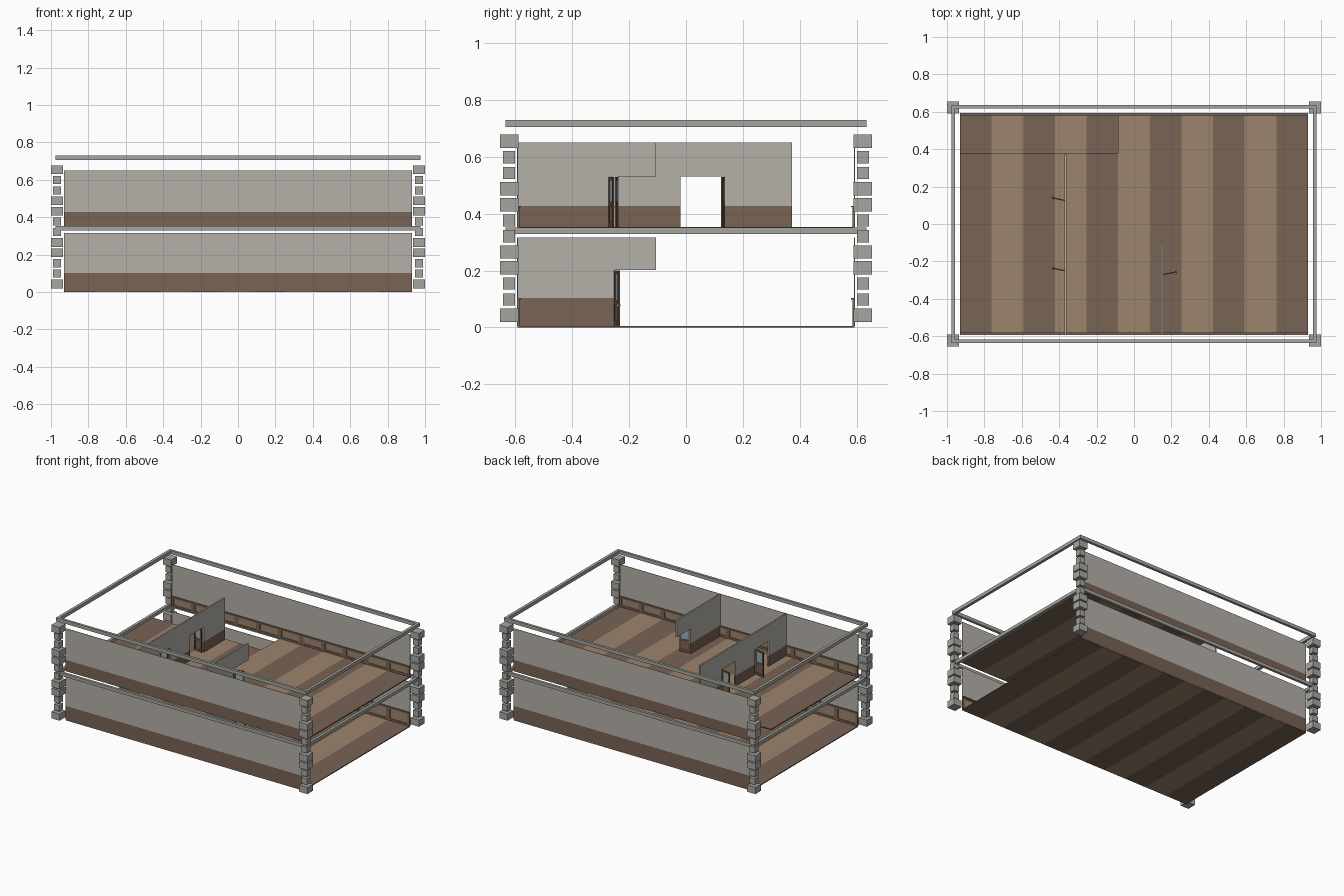
import bpy, bmesh
from mathutils import Matrix, Vector
from math import atan2

if "Cube" in bpy.data.objects:
    bpy.data.objects.remove(bpy.data.objects["Cube"])


def mat(name, r, g, b):
    m = bpy.data.materials.new(name)
    m.diffuse_color = (r, g, b, 1)
    m.use_nodes = True
    m.node_tree.nodes["Principled BSDF"].inputs["Base Color"].default_value = m.diffuse_color
    return m


STONE = mat("stone", 0.38, 0.38, 0.35)
PLASTER = mat("plaster", 0.46, 0.44, 0.40)
DARK = mat("dark_wood", 0.19, 0.125, 0.09)
LIGHT = mat("light_wood", 0.33, 0.23, 0.15)
DOOR = mat("door_wood", 0.14, 0.075, 0.045)
GLASS = mat("glass", 0.30, 0.42, 0.48)
BRASS = mat("brass", 0.60, 0.42, 0.18)


def boxes(name, items, material, matrix=None):
    """One object from many (x0, x1, y0, y1, z0, z1) boxes."""
    bm = bmesh.new()
    for x0, x1, y0, y1, z0, z1 in items:
        m = Matrix.Translation(((x0 + x1) / 2, (y0 + y1) / 2, (z0 + z1) / 2))
        m = m @ Matrix.Diagonal((x1 - x0, y1 - y0, z1 - z0, 1))
        bmesh.ops.create_cube(bm, size=1, matrix=m)
    me = bpy.data.meshes.new(name)
    bm.to_mesh(me)
    bm.free()
    me.materials.append(material)
    ob = bpy.data.objects.new(name, me)
    bpy.context.collection.objects.link(ob)
    if matrix:
        ob.matrix_world = matrix
    return ob


def span(s, a, b):
    return tuple(sorted((s * a, s * b)))


X, Y, N = 0.93, 0.592, 11
W = 2 * X / N
# floor level, dado top, wall top, door head
LOWER = dict(name="lower", z=0.006, dado=0.103, top=0.316, head=0.202)
UPPER = dict(name="upper", z=0.354, dado=0.428, top=0.650, head=0.531)

# corner quoins: pairs of big and small blocks
for sx, xn in ((-1, "left"), (1, "right")):
    for sy, yn in ((-1, "front"), (1, "back")):
        blocks = []
        for i in range(12):
            zc = 0.043 + i * 0.0556
            big = i % 4 in (0, 3)
            xa, xb, ya, yb, h = (0.936, 1.0, 0.59, 0.654, 0.0235) if big else (0.946, 0.988, 0.602, 0.643, 0.0215)
            blocks.append(span(sx, xa, xb) + span(sy, ya, yb) + (zc - h, zc + h))
        boxes(f"quoins_{yn}_{xn}", blocks, STONE)

# cornice rings
for name, z0, z1 in (("middle_cornice", 0.329, 0.352), ("top_cornice", 0.705, 0.729)):
    bars = [(-0.977, 0.977) + span(s, 0.617, 0.635) + (z0, z1) for s in (-1, 1)]
    bars += [span(s, 0.957, 0.977) + (-0.617, 0.617, z0, z1) for s in (-1, 1)]
    boxes(name, bars, STONE)

# striped floors, the upper one with a stairwell opening
for f, z0, z1 in ((LOWER, 0.0, 0.006), (UPPER, 0.347, 0.354)):
    for par, m in ((0, DARK), (1, LIGHT)):
        boxes(f"{f['name']}_floor_{m.name}",
              [(-X + i * W, -X + (i + 1) * W, -Y,
                0.38 if f is UPPER and i < 5 else Y, z0, z1)
               for i in range(par, N, 2)], m)

# long front and back walls with panelled wainscot inside
for f in (LOWER, UPPER):
    z, d, n = f["z"], f["dado"], f["name"]
    for s, side in ((-1, "front"), (1, "back")):
        boxes(f"{n}_{side}_wall", [(-X, X) + span(s, 0.591, 0.594) + (d, f["top"])], PLASTER)
        boxes(f"{n}_{side}_base", [(-X, X) + span(s, 0.591, 0.594) + (z, d)], DARK)
        boxes(f"{n}_{side}_panels",
              [(-X, X) + span(s, 0.589, 0.591) + (z + 0.012, d - 0.012)], LIGHT)
        rail = span(s, 0.585, 0.591)
        trim = [(-X, X) + rail + (z, z + 0.014),
                (-X, X) + rail + (d - 0.014, d - 0.005),
                (-X, X) + span(s, 0.581, 0.591) + (d - 0.005, d)]
        for i in range(N + 1):
            c = -X + i * W
            trim.append((max(c - 0.016, -X), min(c + 0.016, X)) + rail + (z + 0.014, d - 0.014))
        boxes(f"{n}_{side}_wainscot_frame", trim, DARK)


def partition(name, f, x, y0, y1, doors):
    """Thin cross wall at x with a list of (start, end) door openings."""
    solid, a = [], y0
    for b, c in doors:
        solid.append((a, b))
        a = c
    if y1 - a > 0.001:
        solid.append((a, y1))
    xa, xb = x - 0.005, x + 0.005
    boxes(name + "_base", [(xa, xb, p, q, f["z"], f["dado"]) for p, q in solid], DARK)
    boxes(name + "_plaster",
          [(xa, xb, p, q, f["dado"], f["head"]) for p, q in solid]
          + [(xa, xb, y0, y1, f["head"], f["top"])], PLASTER)


def door(name, f, hinge, tip):
    """Open glazed leaf running from hinge to tip."""
    h, t = Vector(hinge), Vector(tip)
    L, H = (t - h).length, f["head"] - f["z"] - 0.002
    m = Matrix.Translation((h.x, h.y, f["z"])) @ Matrix.Rotation(atan2(t.y - h.y, t.x - h.x), 4, 'Z')
    e, w = 0.003, 0.012
    boxes(name + "_frame", [(0, w, -e, e, 0, H), (L - w, L, -e, e, 0, H),
                            (w, L - w, -e, e, 0, 0.018), (w, L - w, -e, e, H - w, H),
                            (w, L - w, -e, e, 0.075, 0.09)], DOOR, m)
    boxes(name + "_panel", [(w, L - w, -0.0015, 0.0015, 0.018, 0.075)], DARK, m)
    boxes(name + "_glass", [(w, L - w, -0.001, 0.001, 0.09, H - w)], GLASS, m)
    boxes(name + "_handle", [(L - 0.01, L - 0.004, -0.007, 0.007, 0.068, 0.074)], BRASS, m)


# cross walls and their open doors
partition("lower_right_partition", LOWER, 0.15, -0.59, -0.105, [(-0.25, -0.105)])
door("lower_right_door", LOWER, (0.155, -0.25), (0.228, -0.236))
partition("upper_right_partition", UPPER, 0.15, -0.59, -0.105, [(-0.26, -0.105)])
door("upper_right_door", UPPER, (0.155, -0.270), (0.23, -0.256))
partition("upper_left_partition", UPPER, -0.367, -0.59, 0.373, [(-0.392, -0.24), (-0.02, 0.136)])
door("upper_left_front_door", UPPER, (-0.372, -0.249), (-0.44, -0.236))
door("upper_left_back_door", UPPER, (-0.372, 0.126), (-0.44, 0.141))
